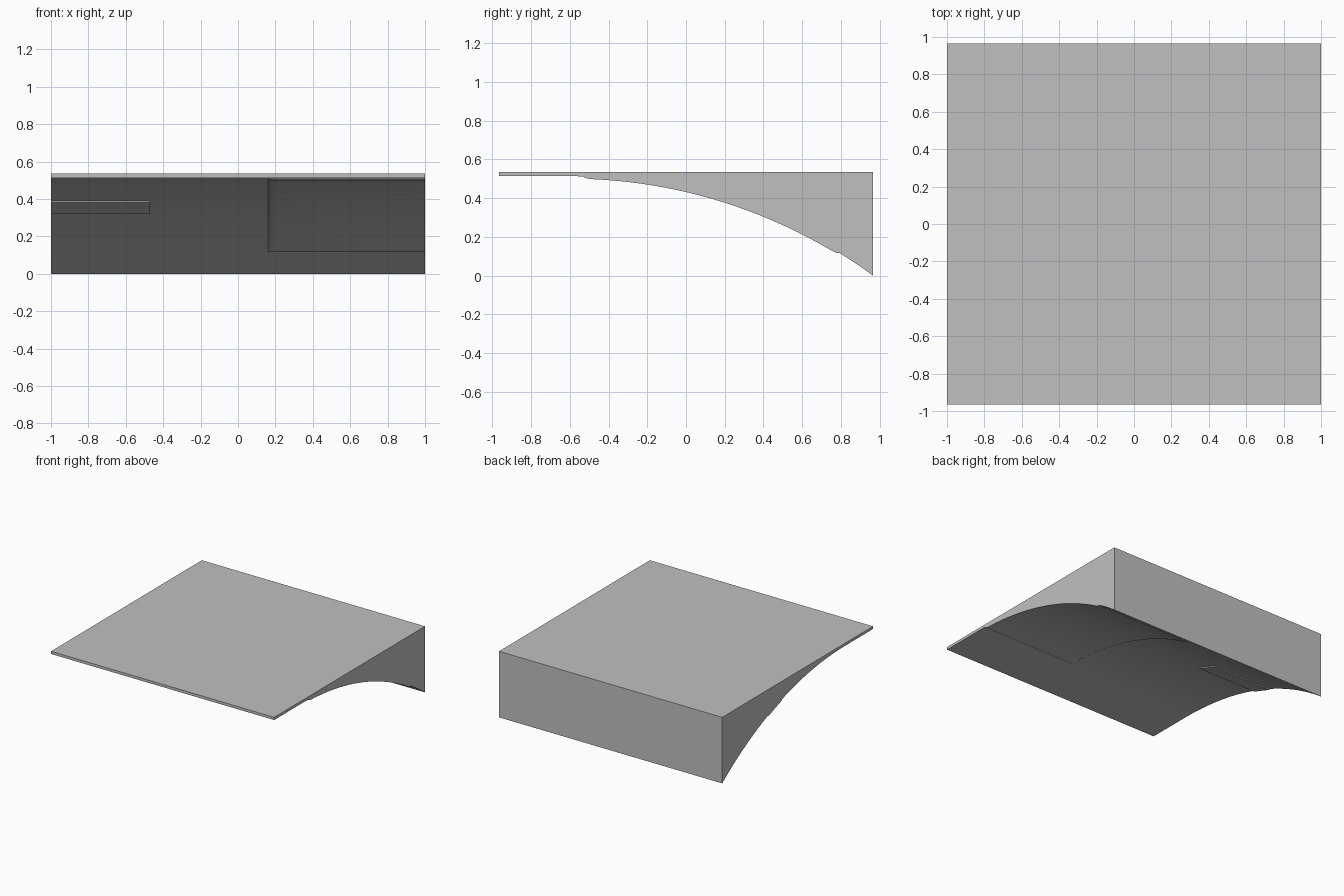
import bpy, bmesh, math

cube = bpy.data.objects.get("Cube")
if cube:
    bpy.data.objects.remove(cube, do_unlink=True)

HALF_DEPTH, TOP, LIP = 0.965, 0.535, 0.513
ARC_START, RADIUS = -0.6, 2.643
PAD_X, PAD_Y0, PAD_Y1, PAD_H, ROUND = 0.16, -0.53, 0.79, 0.013, 0.05
TAB_X, TAB_Y0, TAB_Y1, TAB_H, STEP = -0.47, 0.197, 0.37, 0.009, 0.001
ROUND_STEPS = (0, 0.1, 0.3, 0.6, 1)


def clamp(t):
    return max(0.0, min(1.0, t))


def arc_height(y):
    """Flat lip that runs into a circular arc."""
    s = max(0.0, y - ARC_START)
    return LIP - RADIUS + math.sqrt(RADIUS ** 2 - s ** 2)


def relief(x, y):
    """Raised pad with rounded rim, and raised tab with a crisp rim."""
    t = clamp(min(x - PAD_X, y - PAD_Y0, PAD_Y1 - y) / ROUND)
    pad = PAD_H * math.sqrt(1 - (1 - t) ** 2)
    tab = TAB_H * clamp(min(TAB_X - x, y - TAB_Y0, TAB_Y1 - y) / STEP)
    return pad + tab


def breaks(values):
    return sorted({round(v, 4) for v in values})


# Grid lines follow every rim of the relief
rim = [ROUND * t for t in ROUND_STEPS]
xs = breaks([-1, 1, TAB_X - STEP, TAB_X] + [PAD_X + r for r in rim])
ys = breaks([-HALF_DEPTH, HALF_DEPTH, ARC_START,
             TAB_Y0, TAB_Y0 + STEP, TAB_Y1 - STEP, TAB_Y1]
            + [PAD_Y0 + r for r in rim] + [PAD_Y1 - r for r in rim]
            + [ARC_START + (HALF_DEPTH - ARC_START) * i / 24 for i in range(25)])

# Curved underside
bm = bmesh.new()
grid = [[bm.verts.new((x, y, max(0, arc_height(y) - relief(x, y)))) for y in ys]
        for x in xs]
for a, b in zip(grid, grid[1:]):
    for j in range(len(ys) - 1):
        bm.faces.new((a[j], a[j + 1], b[j + 1], b[j]))

# Side walls and flat top
border = [e for e in bm.edges if e.is_boundary]
walls = bmesh.ops.extrude_edge_only(bm, edges=border)["geom"]
for v in walls:
    if isinstance(v, bmesh.types.BMVert):
        v.co.z = TOP
bmesh.ops.holes_fill(bm, edges=[e for e in bm.edges if e.is_boundary], sides=0)
bmesh.ops.recalc_face_normals(bm, faces=bm.faces)

mesh = bpy.data.meshes.new("curved_wedge")
bm.to_mesh(mesh)
bm.free()
wedge = bpy.data.objects.new("curved_wedge", mesh)
bpy.context.collection.objects.link(wedge)

# Plain grey finish
grey = bpy.data.materials.new("plain_grey")
grey.use_nodes = True
colour = (0.53, 0.53, 0.53, 1)
grey.diffuse_color = colour
grey.node_tree.nodes["Principled BSDF"].inputs["Base Color"].default_value = colour
mesh.materials.append(grey)

bpy.ops.object.select_all(action="DESELECT")
wedge.select_set(True)
bpy.context.view_layer.objects.active = wedge
bpy.ops.object.shade_smooth_by_angle(angle=math.radians(30))
